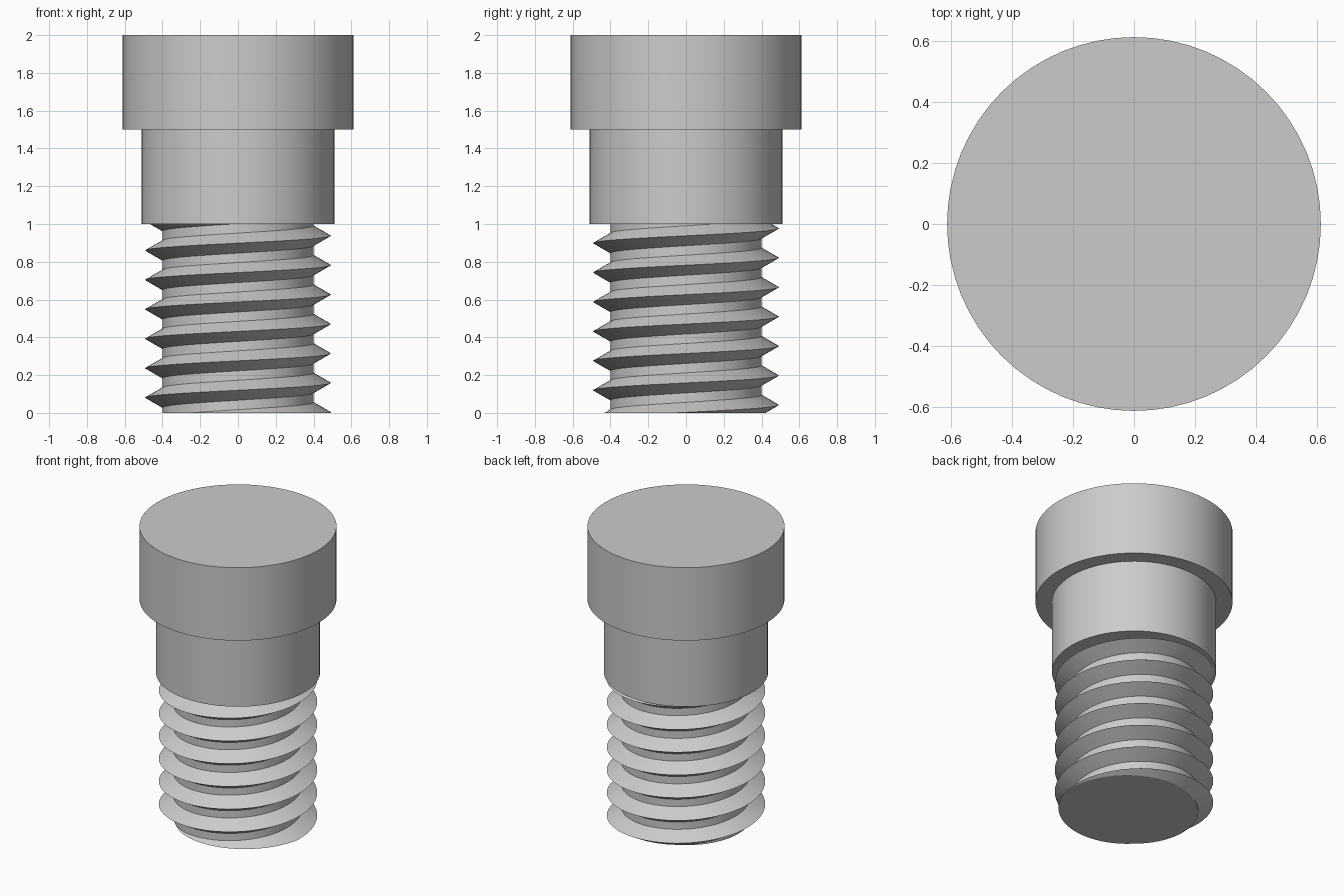
import bpy, bmesh, math
from mathutils import Vector

if "Cube" in bpy.data.objects:
    bpy.data.objects.remove(bpy.data.objects["Cube"])

SEG = 64             # sides around the axis
PITCH = 0.1558       # rise of the thread per turn
CORE, CREST = 0.40, 0.492
HALF = 0.053         # half height of a thread tooth at its root
PHASE = 0.003        # crest height at angle zero

steel = bpy.data.materials.new("grey_steel")
steel.diffuse_color = (0.6, 0.6, 0.6, 1)
steel.use_nodes = True
steel.node_tree.nodes["Principled BSDF"].inputs["Base Color"].default_value = steel.diffuse_color


def finish(bm, name):
    """Turn a bmesh into a named, smooth-shaded grey object."""
    bmesh.ops.recalc_face_normals(bm, faces=bm.faces[:])
    mesh = bpy.data.meshes.new(name)
    bm.to_mesh(mesh)
    bm.free()
    mesh.materials.append(steel)
    obj = bpy.data.objects.new(name, mesh)
    bpy.context.collection.objects.link(obj)
    bpy.ops.object.select_all(action='DESELECT')
    obj.select_set(True)
    bpy.context.view_layer.objects.active = obj
    bpy.ops.object.shade_smooth_by_angle(angle=math.radians(25))
    return obj


def turned_part(name, profile):
    """Revolve a (radius, height) profile and cap both ends."""
    bm = bmesh.new()
    rings = [[bm.verts.new((r * math.cos(2 * math.pi * i / SEG),
                            r * math.sin(2 * math.pi * i / SEG), z))
              for i in range(SEG)] for r, z in profile]
    for a, b in zip(rings, rings[1:]):
        for i in range(SEG):
            j = (i + 1) % SEG
            bm.faces.new((a[i], a[j], b[j], b[i]))
    bm.faces.new(rings[0][::-1])
    bm.faces.new(rings[-1])
    return finish(bm, name)


# Wide head on a narrower plain shank
turned_part("head_and_shank", [(0.51, 1.0), (0.51, 1.5), (0.612, 1.5), (0.612, 2.0)])

# Threaded rod: a helical sheet of teeth and root, trimmed flat at both ends
bm = bmesh.new()
tooth = [(CORE, -HALF), (CREST, 0), (CORE, HALF), (CORE, PITCH - HALF)]
rows = []
for i in range(-2 * SEG, 9 * SEG + 1):
    a = 2 * math.pi * i / SEG
    z = PHASE + PITCH * i / SEG
    rows.append([bm.verts.new((r * math.cos(a), r * math.sin(a), z + dz))
                 for r, dz in tooth])
for p, q in zip(rows, rows[1:]):
    for k in range(3):
        bm.faces.new((p[k], q[k], q[k + 1], p[k + 1]))
bmesh.ops.remove_doubles(bm, verts=bm.verts[:], dist=1e-4)
for height, up in ((0.0, -1), (1.0, 1)):
    cut = bmesh.ops.bisect_plane(
        bm, geom=bm.verts[:] + bm.edges[:] + bm.faces[:], dist=1e-6,
        plane_co=Vector((0, 0, height)), plane_no=Vector((0, 0, up)), clear_outer=True)
    rim = [e for e in cut["geom_cut"] if isinstance(e, bmesh.types.BMEdge)]
    bmesh.ops.triangle_fill(bm, edges=rim, use_beauty=True)
finish(bm, "threaded_rod")
